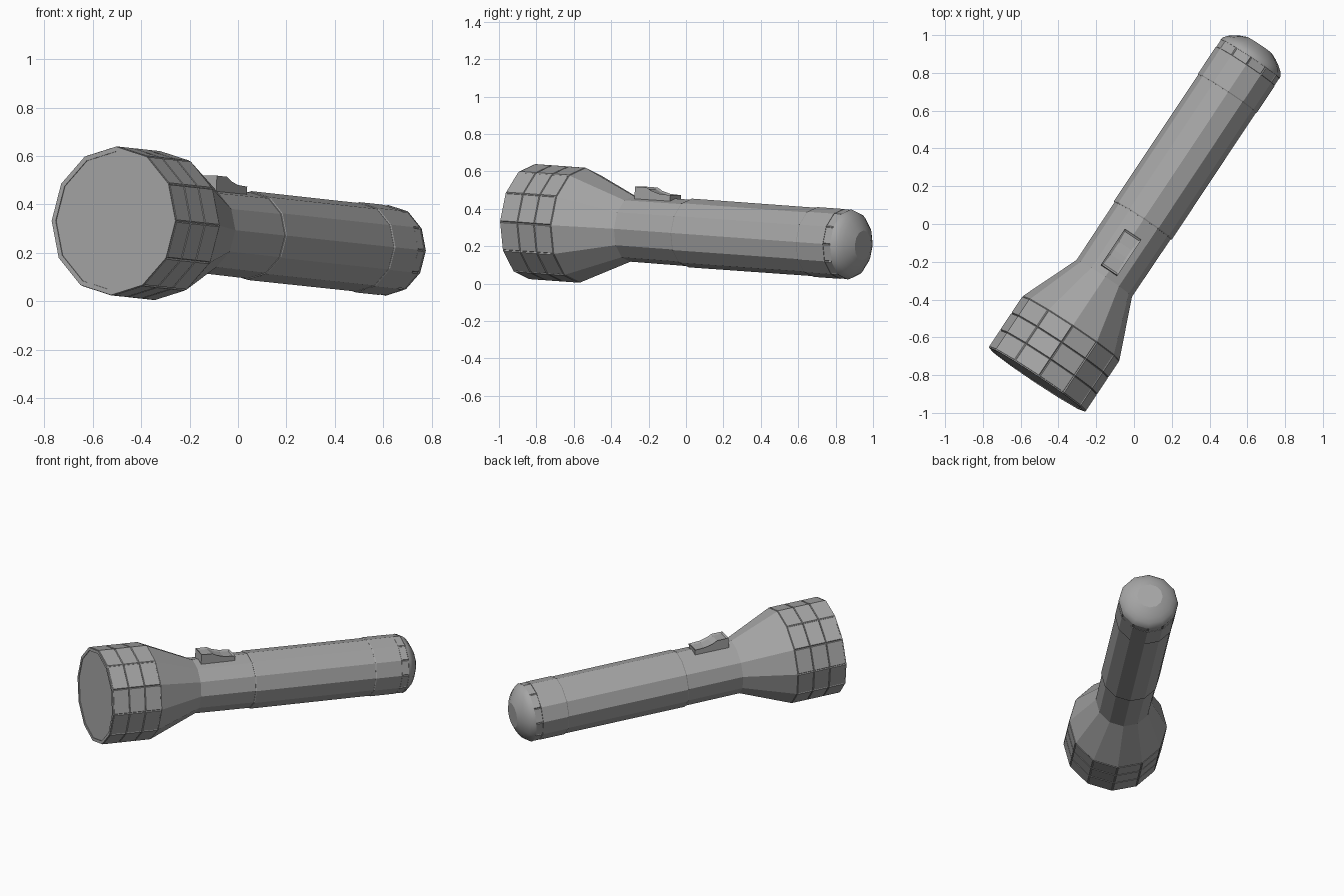
import bpy, bmesh, math
from mathutils import Matrix, Vector

SIDES = 12

cube = bpy.data.objects.get("Cube")
if cube:
    bpy.data.objects.remove(cube, do_unlink=True)

# Single grey material
grey = bpy.data.materials.new("grey")
grey.use_nodes = True
colour = (0.38, 0.38, 0.38, 1)
grey.diffuse_color = colour
grey.node_tree.nodes["Principled BSDF"].inputs["Base Color"].default_value = colour

# Resting pose: local X is up, Y is sideways, Z runs from lens to tail
axis = Vector((0.554, 0.833, -0.06)).normalized()
side = axis.cross(Vector((0, 0, 1))).normalized()
up = side.cross(axis)
pose = Matrix((up, side, axis)).transposed().to_4x4()
pose.translation = Vector((-0.514, -0.824, 0.332))


def finish(name, bm):
    mesh = bpy.data.meshes.new(name)
    bm.to_mesh(mesh)
    bm.free()
    mesh.materials.append(grey)
    obj = bpy.data.objects.new(name, mesh)
    bpy.context.collection.objects.link(obj)
    obj.matrix_world = pose
    return obj


def lathe(name, profile, tiles=0.0, smooth=False):
    """Turn (distance, radius) points round the axis; optionally raise each side as a tile."""
    bm = bmesh.new()
    rings = []
    for t, r in profile:
        rings.append([bm.verts.new((r * math.cos(a), r * math.sin(a), t))
                      for a in (math.tau * i / SIDES for i in range(SIDES))])
    walls = []
    for a, b in zip(rings, rings[1:]):
        for i in range(SIDES):
            j = (i + 1) % SIDES
            walls.append(bm.faces.new((a[i], a[j], b[j], b[i])))
    bm.faces.new(rings[0][::-1])
    bm.faces.new(rings[-1])
    bm.normal_update()
    if tiles:
        bmesh.ops.inset_individual(bm, faces=walls, thickness=0.005, depth=tiles)
    if smooth:
        for f in walls:
            f.smooth = True
    return finish(name, bm)


# Head: bezel ring, recessed lens and three rows of grip tiles
bezel = lathe("bezel", [(0.008, 0.287), (0, 0.287), (0, 0.307), (0.008, 0.307)])
bm = bmesh.new()
bm.from_mesh(bezel.data)
bmesh.ops.delete(bm, geom=[f for f in bm.faces if len(f.verts) > 4], context="FACES")
bm.to_mesh(bezel.data)
bm.free()
lathe("lens", [(0.004, 0.29), (0.02, 0.29)])
lathe("head_grip", [(0.004, 0.303), (0.112, 0.303), (0.219, 0.303), (0.326, 0.303)],
      tiles=0.006)

# Reflector cone and neck
lathe("reflector_cone", [(0.322, 0.305), (0.328, 0.307), (0.645, 0.176)])
lathe("neck", [(0.64, 0.176), (1.012, 0.178)])

# Battery tube and tail cap
lathe("battery_tube", [(1.012, 0.181), (1.018, 0.184), (1.822, 0.183)])
lathe("tail_cap", [(1.82, 0.184), (1.825, 0.187), (1.995, 0.187)])
lathe("tail_grip", [(1.993, 0.181), (2.045, 0.181)], tiles=0.005)
lathe("tail_dome", [(2.042, 0.188), (2.058, 0.183), (2.078, 0.168),
                    (2.098, 0.142), (2.116, 0.112), (2.13, 0.08)], smooth=True)

# Sliding switch: stepped side profile with a shallow thumb scoop
bm = bmesh.new()
outline = [(0.683, 0.15), (0.683, 0.228), (0.757, 0.228), (0.79, 0.212),
           (0.84, 0.199), (0.912, 0.196), (0.912, 0.15)]
left, right = ([bm.verts.new((h, y, t)) for t, h in outline] for y in (-0.055, 0.05))
bm.faces.new(left)
bm.faces.new(right[::-1])
for i in range(len(outline)):
    j = (i + 1) % len(outline)
    bm.faces.new((left[i], right[i], right[j], left[j]))
bmesh.ops.recalc_face_normals(bm, faces=bm.faces)
bm.normal_update()
top = [f for f in bm.faces if f.normal.x > 0.5]
bmesh.ops.inset_region(bm, faces=top, thickness=0.014, depth=-0.008)
finish("switch", bm)
